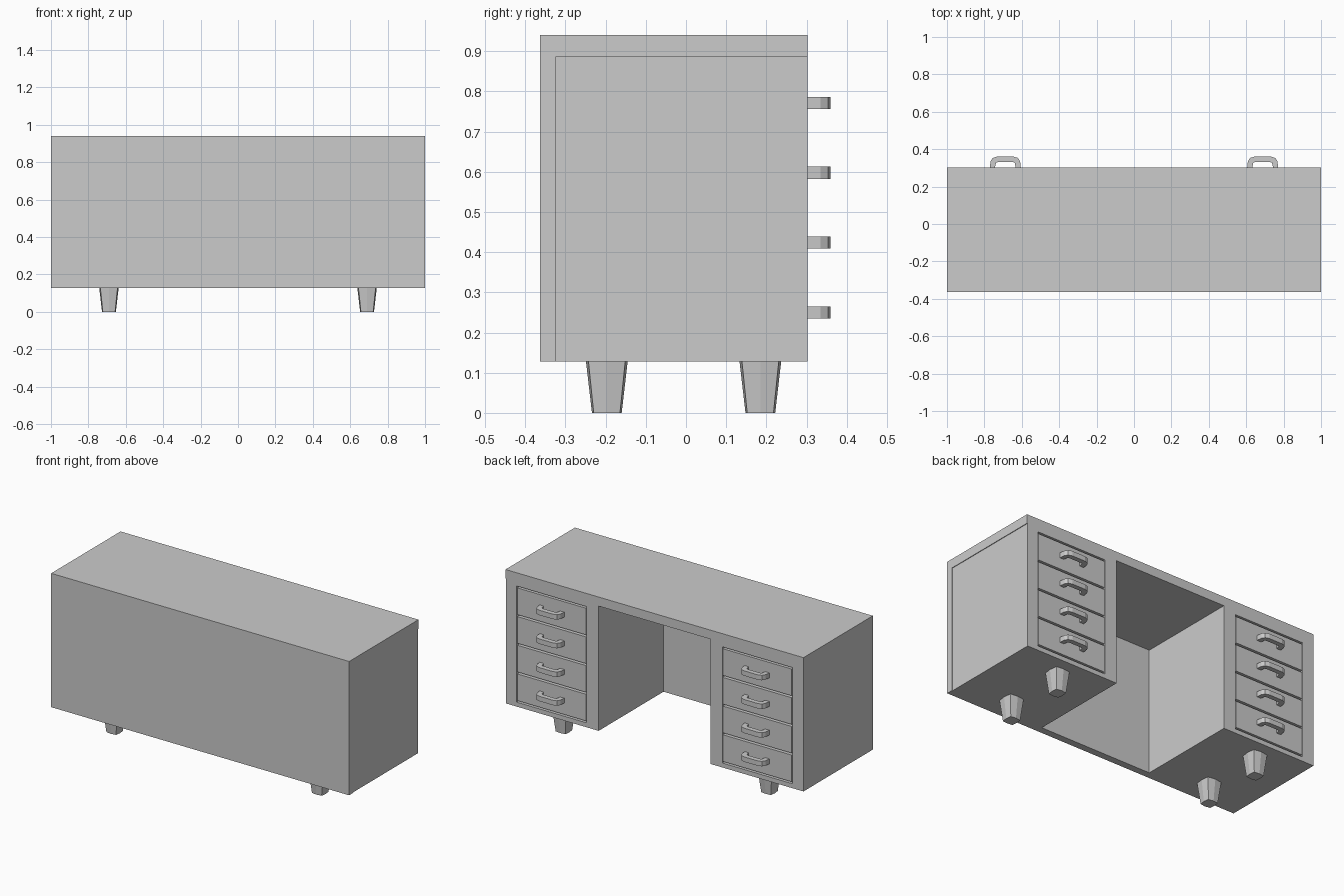
import bpy, bmesh

if "Cube" in bpy.data.objects:
    bpy.data.objects.remove(bpy.data.objects["Cube"])

Y0, Y1 = -0.363, 0.302      # closed side and drawer side of the carcass
Z0, Z1 = 0.128, 0.94        # carcass bottom and desk top


def add_box(bm, lo, hi):
    verts = bmesh.ops.create_cube(bm, size=1)["verts"]
    for v in verts:
        for i in range(3):
            v.co[i] = lo[i] if v.co[i] < 0 else hi[i]


def make_object(name, bm):
    bmesh.ops.recalc_face_normals(bm, faces=bm.faces[:])
    mesh = bpy.data.meshes.new(name)
    bm.to_mesh(mesh)
    bm.free()
    ob = bpy.data.objects.new(name, mesh)
    bpy.context.collection.objects.link(ob)
    return ob


def boxes(name, *ranges):
    bm = bmesh.new()
    for lo, hi in ranges:
        add_box(bm, lo, hi)
    return make_object(name, bm)


def loft(name, rings):
    """Closed solid skinned between matching rings of points."""
    bm = bmesh.new()
    loops = [[bm.verts.new(p) for p in ring] for ring in rings]
    n = len(loops[0])
    for a, b in zip(loops, loops[1:]):
        for i in range(n):
            j = (i + 1) % n
            bm.faces.new((a[i], a[j], b[j], b[i]))
    bm.faces.new(loops[0])
    bm.faces.new(loops[-1])
    return make_object(name, bm)


# Carcass with knee hole, drawer recesses and a slightly inset end panel
carcass = boxes("desk_carcass", ((-1, Y0, Z0), (1, Y1, Z1)))
cutter = boxes(
    "carcass_cutter",
    ((-0.375, -0.32, 0.0), (0.375, 0.5, 0.885)),
    ((0.455, Y1 - 0.025, 0.155), (0.925, 0.5, 0.86)),
    ((-0.925, Y1 - 0.025, 0.155), (-0.455, 0.5, 0.86)),
    ((0.996, -0.325, 0.0), (1.1, 0.5, 0.885)),
)
cutter.hide_render = True
mod = carcass.modifiers.new("cut", "BOOLEAN")
mod.operation = "DIFFERENCE"
mod.solver = "EXACT"
mod.object = cutter
bpy.context.view_layer.objects.active = carcass
bpy.ops.object.modifier_apply(modifier=mod.name)
bpy.data.objects.remove(cutter)

# Handle: arched strip, section stations given as (outer x, outer y, inner x, inner y)
HALF = [(0.083, 0.0, 0.056, 0.0), (0.079, 0.035, 0.050, 0.027),
        (0.068, 0.053, 0.045, 0.030), (0.045, 0.060, 0.030, 0.031)]
STATIONS = [(-a, b, -c, d) for a, b, c, d in HALF] + HALF[::-1]


def handle(name, x, z):
    h = 0.015
    loft(name, [[(x + ox, Y1 - 0.002 + oy, z - h), (x + ox, Y1 - 0.002 + oy, z + h),
                 (x + ix, Y1 - 0.002 + iy, z + h), (x + ix, Y1 - 0.002 + iy, z - h)]
                for ox, oy, ix, iy in STATIONS])


# Leg: tapered square with slightly bulged sides
SECTION = [(1, 0), (0.88, 0.88), (0, 1), (-0.88, 0.88),
           (-1, 0), (-0.88, -0.88), (0, -1), (0.88, -0.88)]


def leg(name, x, y):
    loft(name, [[(x + r * u, y + r * v, z) for u, v in SECTION]
                for r, z in ((0.037, 0.0), (0.052, Z0 + 0.001))])


for side, s in (("left", -1), ("right", 1)):
    # Four drawers with handles on each pedestal
    for i in range(4):
        z = 0.2465 + i * 0.174
        x0, x1 = sorted((s * 0.459, s * 0.921))
        boxes(f"{side}_drawer_{i + 1}",
              ((x0, Y1 - 0.026, z - 0.081), (x1, Y1, z + 0.081)))
        handle(f"{side}_handle_{i + 1}", s * 0.688, z + 0.003)
    # Two legs under each pedestal
    leg(f"{side}_front_leg", s * 0.69, -0.197)
    leg(f"{side}_back_leg", s * 0.69, 0.185)
